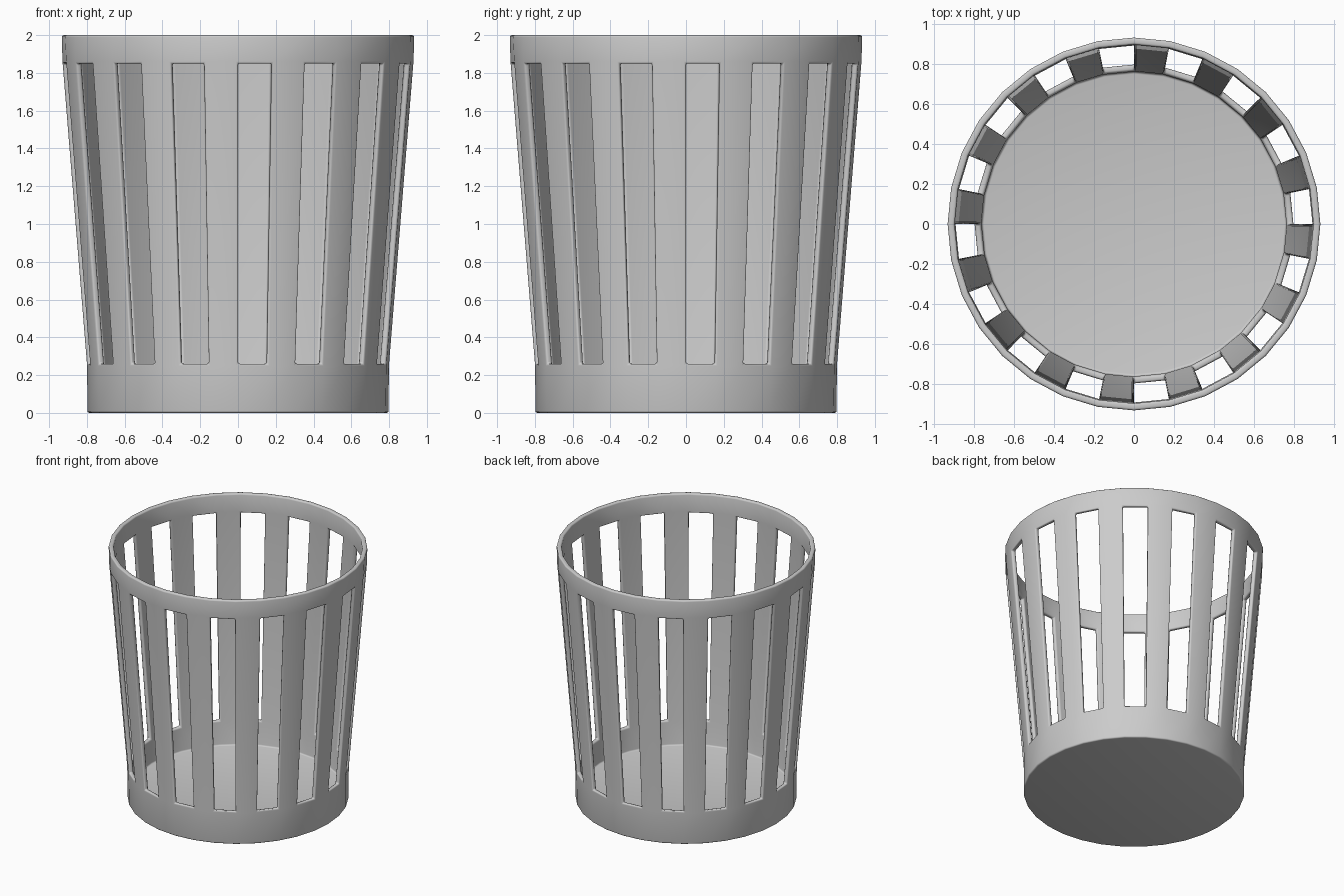
import bpy
import bmesh
from math import sin, cos, pi, radians

cube = bpy.data.objects.get("Cube")
if cube:
    bpy.data.objects.remove(cube, do_unlink=True)

SEGMENTS = 32

# Wall profiles as (radius, height), from floor to rim
OUTER = [(0.797, 0.0), (0.80, 0.26), (0.93, 1.85), (0.933, 2.0)]
INNER = [(0.762, 0.065), (0.765, 0.26), (0.895, 1.85), (0.898, 2.0)]
SLOT_BAND = 1  # profile span that holds the slots

plastic = bpy.data.materials.new("grey plastic")
plastic.use_nodes = True
grey = (0.6, 0.6, 0.6, 1)
plastic.diffuse_color = grey
plastic.node_tree.nodes["Principled BSDF"].inputs["Base Color"].default_value = grey

bm = bmesh.new()


def ring(radius, z):
    angles = [2 * pi * i / SEGMENTS for i in range(SEGMENTS)]
    return [bm.verts.new((radius * cos(a), radius * sin(a), z)) for a in angles]


outer = [ring(*p) for p in OUTER]
inner = [ring(*p) for p in INNER]

for i in range(SEGMENTS):
    j = (i + 1) % SEGMENTS
    is_slot = i % 2 == 0
    # Outer and inner skins, left open at the slots
    for k in range(len(OUTER) - 1):
        if k == SLOT_BAND and is_slot:
            continue
        for skin in (outer, inner):
            bm.faces.new((skin[k][i], skin[k][j], skin[k + 1][j], skin[k + 1][i]))
    # Top of the rim
    bm.faces.new((outer[-1][i], outer[-1][j], inner[-1][j], inner[-1][i]))
    # Four walls through each slot
    if is_slot:
        lo, hi = SLOT_BAND, SLOT_BAND + 1
        corners = [(lo, i), (lo, j), (hi, j), (hi, i)]
        for (a, b), (c, d) in zip(corners, corners[1:] + corners[:1]):
            bm.faces.new((outer[a][b], outer[c][d], inner[c][d], inner[a][b]))

# Underside and inside floor
bm.faces.new(outer[0])
bm.faces.new(inner[0])
bmesh.ops.recalc_face_normals(bm, faces=bm.faces)

mesh = bpy.data.meshes.new("basket")
bm.to_mesh(mesh)
bm.free()
mesh.materials.append(plastic)
basket = bpy.data.objects.new("basket", mesh)
bpy.context.collection.objects.link(basket)

# Soft moulded edges
bevel = basket.modifiers.new("soft_edges", "BEVEL")
bevel.width = 0.011
bevel.segments = 3
bevel.limit_method = "ANGLE"
bevel.angle_limit = radians(40)

mesh.shade_smooth()
